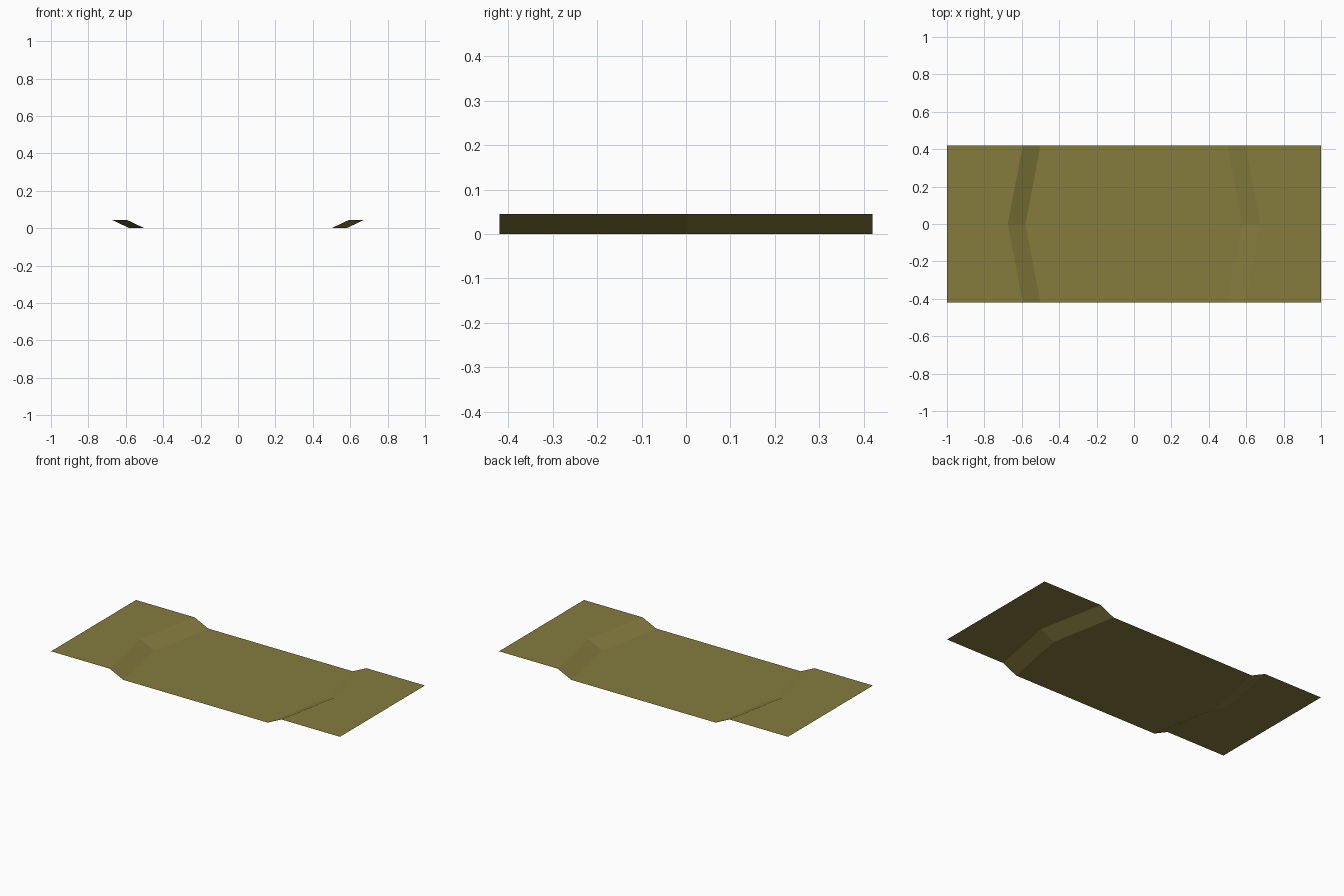
import bpy, bmesh

if "Cube" in bpy.data.objects:
    bpy.data.objects.remove(bpy.data.objects["Cube"])

HALF_Y, STEP = 0.42, 0.045

olive = bpy.data.materials.new("olive")
olive.diffuse_color = (0.235, 0.20, 0.047, 1)
olive.use_nodes = True
olive.node_tree.nodes["Principled BSDF"].inputs["Base Color"].default_value = olive.diffuse_color


def row(y, shift):
    """Cross-section along x: raised ends, slopes, low middle; shift bows the folds."""
    right = [(0.50 + shift, 0), (0.595 + shift, STEP), (1.0, STEP)]
    return [(-x, y, z) for x, z in reversed(right)] + [(x, y, z) for x, z in right]


# Thin folded sheet: the folds point outwards at the centre line
bm = bmesh.new()
rows = [[bm.verts.new(p) for p in row(y, s)]
        for y, s in ((-HALF_Y, 0), (0, 0.08), (HALF_Y, 0))]
for a, b in zip(rows, rows[1:]):
    for i in range(len(a) - 1):
        bm.faces.new((a[i], a[i + 1], b[i + 1], b[i]))

mesh = bpy.data.meshes.new("folded_sheet")
bm.to_mesh(mesh)
bm.free()
mesh.materials.append(olive)
sheet = bpy.data.objects.new("folded_sheet", mesh)
bpy.context.collection.objects.link(sheet)
